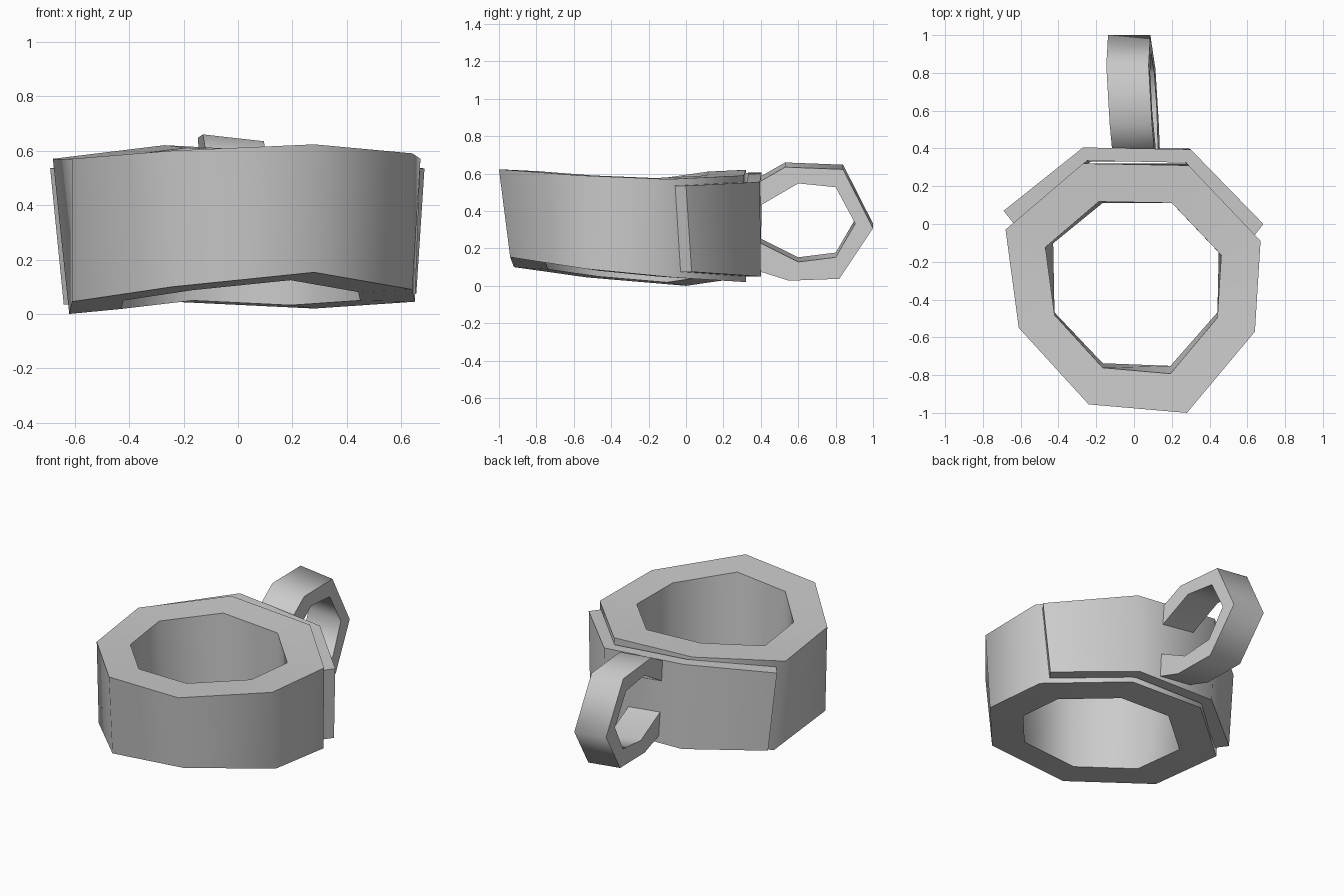
import bpy, bmesh, math
from mathutils import Vector

cube = bpy.data.objects.get("Cube")
if cube:
    bpy.data.objects.remove(cube, do_unlink=True)

# One plain grey for every part
grey = bpy.data.materials.new("plain grey")
grey.use_nodes = True
colour = (0.6, 0.6, 0.6, 1)
grey.diffuse_color = colour
grey.node_tree.nodes["Principled BSDF"].inputs["Base Color"].default_value = colour


def sweep(name, sections, closed):
    """Join four-cornered cross-sections into a band, looped or with end caps."""
    bm = bmesh.new()
    rows = [[bm.verts.new(p) for p in section] for section in sections]
    pairs = list(zip(rows, rows[1:]))
    if closed:
        pairs.append((rows[-1], rows[0]))
    else:
        bm.faces.new(rows[0])
        bm.faces.new(rows[-1])
    for a, b in pairs:
        for i in range(4):
            j = (i + 1) % 4
            bm.faces.new((a[i], a[j], b[j], b[i]))
    bmesh.ops.recalc_face_normals(bm, faces=bm.faces)
    mesh = bpy.data.meshes.new(name)
    bm.to_mesh(mesh)
    bm.free()
    mesh.materials.append(grey)
    obj = bpy.data.objects.new(name, mesh)
    bpy.context.collection.objects.link(obj)
    bpy.ops.object.select_all(action="DESELECT")
    obj.select_set(True)
    bpy.context.view_layer.objects.active = obj
    bpy.ops.object.shade_smooth_by_angle(angle=math.radians(66))
    return obj


# Thick eight-sided band, slightly crooked; the hole is the outline scaled down
band_top = [(-.24, -.955, .6), (.28, -1, .623), (.64, -.57, .59), (.67, -.09, .57),
            (.29, .31, .59), (-.27, .32, .62), (-.68, -.03, .57), (-.61, -.55, .57)]
band_bottom = [(-.24, -.92, .1), (.28, -.94, .153), (.64, -.53, .09), (.65, -.07, .045),
               (.28, .32, .02), (-.24, .31, .045), (-.62, 0, 0), (-.61, -.53, .045)]


def toward_axis(point, height):
    return Vector((0, -.33, height)).lerp(Vector(point), .69)


sweep("band", [(t, toward_axis(t, .59), toward_axis(b, .06), b)
               for t, b in zip(band_top, band_bottom)], True)

# Three-sided plate wrapped around the back of the band
plate_top = [(-.69, .07, .535), (-.27, .405, .605), (.3, .395, .555), (.685, 0, .535)]
plate_bottom = [(-.64, .09, .035), (-.25, .4, .06), (.29, .4, .05), (.655, .03, .075)]


def inward(point):
    x, y, z = point
    return (x * .92, y - .07, z)


sweep("back_plate", [(t, inward(t), inward(b), b)
                     for t, b in zip(plate_top, plate_bottom)], False)

# Angular loop handle, leaning a little to one side
loop_outer = [(.36, .55), (.53, .647), (.84, .635), (1, .32), (.82, .05), (.55, .04), (.36, .1)]
loop_inner = [(.36, .42), (.6, .56), (.8, .54), (.905, .345), (.8, .165), (.6, .14), (.36, .26)]


def loop_corner(point, side):
    y, z = point
    middle = .01 - .06 * (y - .4) - .06 * (z - .33)
    return (middle + side * .112, y, z - side * .0125)


sweep("handle_loop", [(loop_corner(o, 1), loop_corner(i, 1), loop_corner(i, -1), loop_corner(o, -1))
                      for o, i in zip(loop_outer, loop_inner)], False)
